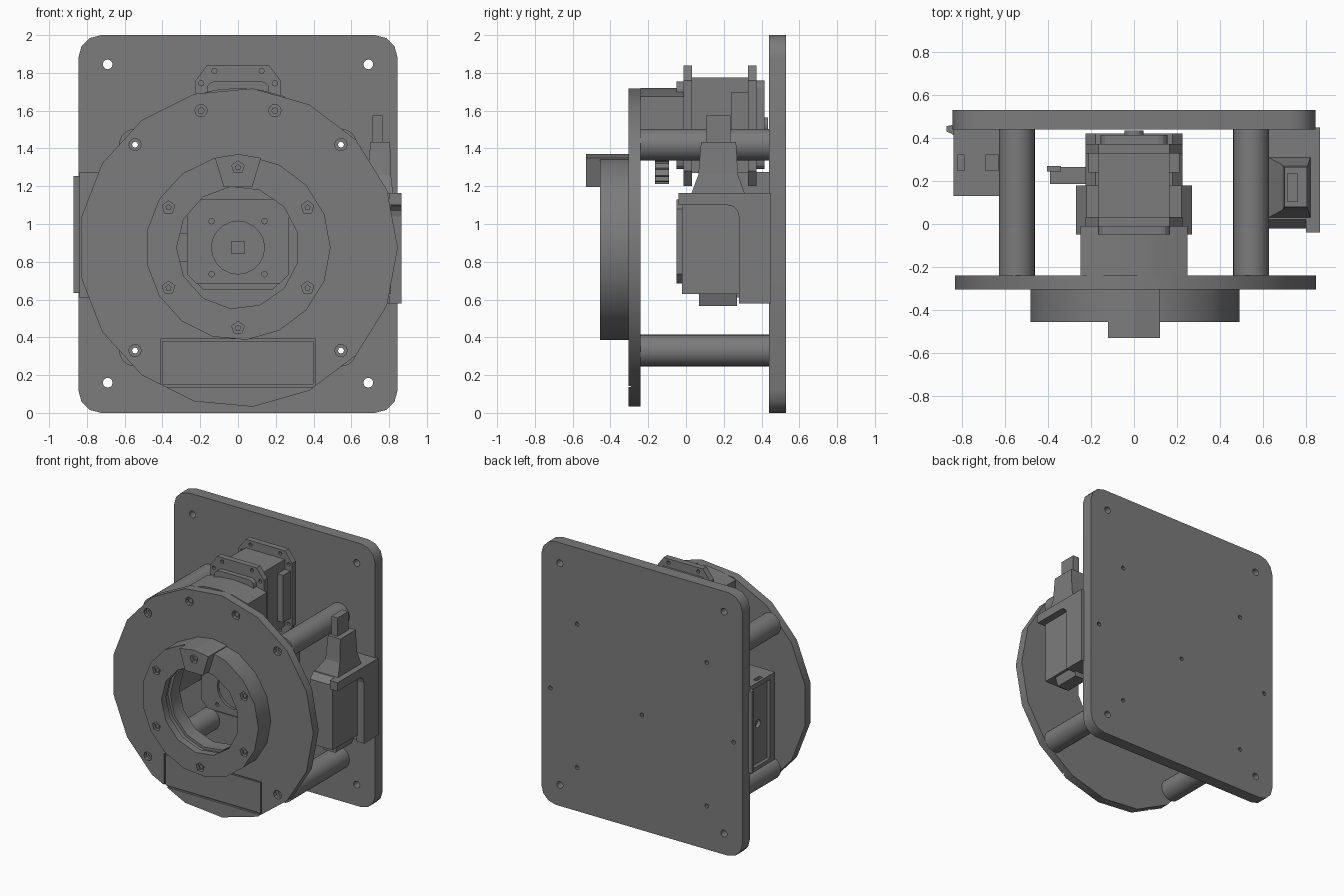
import bpy, bmesh, math

if "Cube" in bpy.data.objects:
    bpy.data.objects.remove(bpy.data.objects["Cube"])

CZ = 0.875  # height of the ring axis

# dark grey finish shared by every part
DARK = bpy.data.materials.new("dark_grey")
DARK.diffuse_color = (0.2, 0.2, 0.2, 1)
DARK.use_nodes = True
DARK.node_tree.nodes["Principled BSDF"].inputs["Base Color"].default_value = DARK.diffuse_color


def finish(name, bm, hide=False, smooth=False):
    me = bpy.data.meshes.new(name)
    bm.to_mesh(me)
    bm.free()
    ob = bpy.data.objects.new(name, me)
    bpy.context.collection.objects.link(ob)
    ob.hide_render = hide
    me.materials.append(DARK)
    if smooth:
        shade(ob)
    return ob


def shade(ob):
    bpy.context.view_layer.objects.active = ob
    ob.select_set(True)
    bpy.ops.object.shade_smooth_by_angle(angle=math.radians(35))
    ob.select_set(False)


def prism(name, pts, a, b, axis='y', hide=False, smooth=False):
    """Extrude a 2D profile from a to b along an axis."""
    place = {'x': lambda p, t: (t, p[0], p[1]),
             'y': lambda p, t: (p[0], t, p[1]),
             'z': lambda p, t: (p[0], p[1], t)}[axis]
    bm = bmesh.new()
    lo = [bm.verts.new(place(p, a)) for p in pts]
    hi = [bm.verts.new(place(p, b)) for p in pts]
    bm.faces.new(lo)
    bm.faces.new(hi)
    n = len(pts)
    for i in range(n):
        bm.faces.new((lo[i], lo[(i + 1) % n], hi[(i + 1) % n], hi[i]))
    bmesh.ops.recalc_face_normals(bm, faces=bm.faces)
    return finish(name, bm, hide, smooth)


def ngon(cx, cz, r, n, start=0.0):
    return [(cx + r * math.cos(start + math.tau * i / n),
             cz + r * math.sin(start + math.tau * i / n)) for i in range(n)]


def rect(x0, x1, z0, z1):
    return [(x0, z0), (x1, z0), (x1, z1), (x0, z1)]


def rounded(x0, x1, z0, z1, r, seg=3):
    pts = []
    for cx, cz, a in ((x1 - r, z1 - r, 0), (x0 + r, z1 - r, 90), (x0 + r, z0 + r, 180), (x1 - r, z0 + r, 270)):
        for i in range(seg + 1):
            t = math.radians(a + 90 * i / seg)
            pts.append((cx + r * math.cos(t), cz + r * math.sin(t)))
    return pts


def box(name, x0, x1, y0, y1, z0, z1):
    return prism(name, rect(x0, x1, z0, z1), y0, y1)


def taper(name, low, high, z0, z1):
    """Block between two rectangles (x0, x1, y0, y1)."""
    bm = bmesh.new()
    for r, z in ((low, z0), (high, z1)):
        for x, y in rect(*r):
            bm.verts.new((x, y, z))
    bmesh.ops.convex_hull(bm, input=bm.verts)
    bmesh.ops.dissolve_limit(bm, angle_limit=0.01, verts=bm.verts, edges=bm.edges)
    return finish(name, bm)


def cut(ob, cutters, smooth=False):
    for pts, a, b, axis in cutters:
        c = prism("cutter", pts, a, b, axis, hide=True)
        m = ob.modifiers.new("cut", 'BOOLEAN')
        m.operation, m.solver, m.object = 'DIFFERENCE', 'EXACT', c
        bpy.context.view_layer.objects.active = ob
        bpy.ops.object.modifier_apply(modifier=m.name)
        bpy.data.objects.remove(c)
    if smooth:
        shade(ob)


POSTS = [(sx * 0.545, CZ + sz * 0.545) for sx in (-1, 1) for sz in (-1, 1)]

# back plate with mounting holes
plate = prism("back_plate", rounded(-0.845, 0.845, 0, 2, 0.12), 0.44, 0.53)
cut(plate, [(ngon(x, z, 0.026, 12), 0.4, 0.6, 'y') for x in (-0.69, 0.69) for z in (0.16, 1.845)]
    + [(ngon(x, z, 0.016, 8), 0.4, 0.6, 'y') for x, z in POSTS]
    + [(ngon(x, CZ, 0.016, 8), 0.47, 0.6, 'y') for x in (0, 0.77, -0.77)], smooth=True)

# four hollow spacer posts
for x, z in POSTS:
    post = prism("spacer_post", ngon(x, z, 0.084, 24), -0.24, 0.44)
    cut(post, [(ngon(x, z, 0.016, 8), -0.3, 0.5, 'y')], smooth=True)

# faceted front disc: centre opening, screw holes, label recess
HOLE = ngon(0, CZ, 0.325, 13, math.pi / 13)
disc = prism("front_disc", ngon(0, CZ, 0.846, 17), -0.305, -0.24)
cut(disc, [(HOLE, -0.4, -0.1, 'y'), (rect(-0.41, 0.41, 0.138, 0.39), -0.4, -0.29, 'y')]
    + [(ngon(x, z, 0.033, 10), -0.4, -0.275, 'y') for x, z in POSTS + [(-0.195, 1.6), (0.195, 1.6)]]
    + [(ngon(x, z, 0.016, 8), -0.4, -0.1, 'y') for x, z in POSTS], smooth=True)
box("label_panel", -0.4, 0.4, -0.302, -0.288, 0.149, 0.38)
for x in (-0.195, 0.195):
    prism("disc_screw_core", ngon(x, 1.6, 0.018, 8), -0.29, -0.27)

# raised ring with six pentagonal screw sockets
ring = prism("clamp_ring", ngon(0, CZ, 0.49, 17), -0.455, -0.305)
sockets = [(0.425 * math.cos(math.radians(a)), CZ + 0.425 * math.sin(math.radians(a)))
           for a in range(30, 390, 60)]
cut(ring, [(HOLE, -0.6, -0.2, 'y'), (ngon(0, CZ, 0.345, 13, math.pi / 13), -0.4, -0.35, 'y')]
    + [(ngon(x, z, 0.035, 5, math.pi / 2), -0.5, -0.43, 'y') for x, z in sockets if z < 1.25], smooth=True)
for x, z in sockets:
    y = -0.50 if z > 1.25 else -0.43
    prism("screw_core", ngon(x, z, 0.017, 5, math.pi / 2), y - 0.012, y + 0.01)

# keystone pointer block on the ring
key = prism("pointer_block", [(-0.075, 1.195), (0.075, 1.195), (0.122, 1.35), (0, 1.37), (-0.122, 1.35)],
            -0.53, -0.305)
cut(key, [(ngon(0, 1.3, 0.035, 5, math.pi / 2), -0.6, -0.5, 'y')])

# arched drive bracket behind the disc
prism("drive_bracket", [(-0.25, 1.36), (0.25, 1.36), (0.25, 1.675), (0.12, 1.71), (0, 1.72),
                        (-0.12, 1.71), (-0.25, 1.675)], -0.24, -0.01, smooth=True)

# toothed pinion
teeth = []
for i in range(20):
    for k, r in ((0, 0.13), (0.25, 0.16), (0.5, 0.16), (0.75, 0.13)):
        t = math.tau * (i + k) / 20
        teeth.append((r * math.cos(t), 1.37 + r * math.sin(t)))
prism("drive_pinion", teeth, -0.165, -0.09)

# upper drive motor: body, end caps, flanges with ears
box("drive_motor_body", -0.165, 0.165, 0.0, 0.37, 1.27, 1.775)
prism("drive_motor_front_cap", rounded(-0.165, 0.165, 1.29, 1.755, 0.04), -0.05, 0.0)
prism("drive_motor_rear_cap", rounded(-0.155, 0.155, 1.29, 1.76, 0.04), 0.37, 0.415)
prism("drive_motor_shaft", ngon(0, 1.52, 0.045, 16), 0.41, 0.435, smooth=True)
half = [(0.165, 1.84), (0.225, 1.76), (0.225, 1.28), (0.165, 1.2)]
flange = half + [(-x, z) for x, z in reversed(half)]
for y in (-0.012, 0.328):
    f = prism("drive_motor_flange", flange, y, y + 0.045)
    cut(f, [(ngon(sx * x, z, 0.014, 8), y - 0.1, y + 0.1, 'y') for sx in (-1, 1)
            for x, z in ((0.125, 1.81), (0.195, 1.745), (0.125, 1.23), (0.195, 1.295))])
for s in (-1, 1):
    box("drive_motor_side_rib", min(s * 0.16, s * 0.212), max(s * 0.16, s * 0.212), 0.24, 0.33, 1.34, 1.7)

# centre motor seen through the opening
prism("centre_motor_body", rounded(-0.225, 0.225, 0.65, 1.1, 0.045, 1), 0.0, 0.42)
motor = prism("centre_motor_face", rounded(-0.27, 0.27, 0.685, 1.13, 0.05, 1), -0.05, 0.18)
cut(motor, [(ngon(0, CZ, 0.14, 20), -0.1, -0.03, 'y')]
    + [(ngon(x, CZ + z, 0.015, 8), -0.1, -0.02, 'y') for x in (-0.14, 0.14) for z in (-0.14, 0.14)])
prism("centre_motor_hub", ngon(0, CZ, 0.068, 16), -0.035, -0.015, smooth=True)
box("centre_motor_shaft", -0.035, 0.035, -0.045, -0.01, CZ - 0.035, CZ + 0.035)
box("motor_connector", -0.39, -0.22, 0.185, 0.265, 0.8, 0.95)
box("motor_connector_lip", -0.405, -0.34, 0.245, 0.27, 0.78, 0.97)

# right side: socket bracket, an angled plate with a rounded inner corner
arc = [(0.22 + 0.06 * math.sin(t), 1.04 + 0.06 * math.cos(t)) for t in (0, 0.52, 1.05, 1.57)]
prism("socket_bracket", [(-0.04, 1.1)] + arc + [(0.28, 0.58), (0.45, 0.58), (0.45, 1.165), (-0.04, 1.165)],
      0.80, 0.865, 'x')
box("socket_back_block", 0.62, 0.80, 0.30, 0.44, 0.58, 1.165)

# right side: plug housing, neck and cable
prism("socket_housing", [(-0.02, 0.63), (0.28, 0.63), (0.30, 0.66), (0.30, 1.165), (0.02, 1.165), (-0.02, 1.12)],
      0.62, 0.81, 'x')
taper("socket_lower_tab", (0.67, 0.77, 0.07, 0.27), (0.65, 0.79, 0.07, 0.27), 0.565, 0.63)
taper("plug_shoulder", (0.625, 0.82, 0.03, 0.31), (0.69, 0.81, 0.065, 0.275), 1.165, 1.26)
taper("plug_neck", (0.69, 0.81, 0.065, 0.275), (0.70, 0.805, 0.08, 0.265), 1.26, 1.435)
box("plug_cable", 0.712, 0.764, 0.105, 0.235, 1.43, 1.575)

# left side: connector box with a recessed outer face, flange and screw hole
side = box("side_box", -0.84, -0.62, 0.13, 0.44, 0.61, 1.275)
cut(side, [(rect(0.19, 0.40, 0.64, 1.24), -0.9, -0.815, 'x'),
           (ngon(0.3, 0.94, 0.03, 12), -0.9, -0.79, 'x'),
           (rect(-0.69, -0.63, 0.25, 0.32), 1.25, 1.3, 'z'),
           (rect(-0.82, -0.79, 0.25, 0.32), 1.25, 1.3, 'z')])
prism("side_box_flange", [(-0.835, 0.41), (-0.85, 0.42), (-0.872, 0.43), (-0.872, 0.455), (-0.847, 0.46),
                          (-0.835, 0.44)], 0.635, 1.255, 'z')
